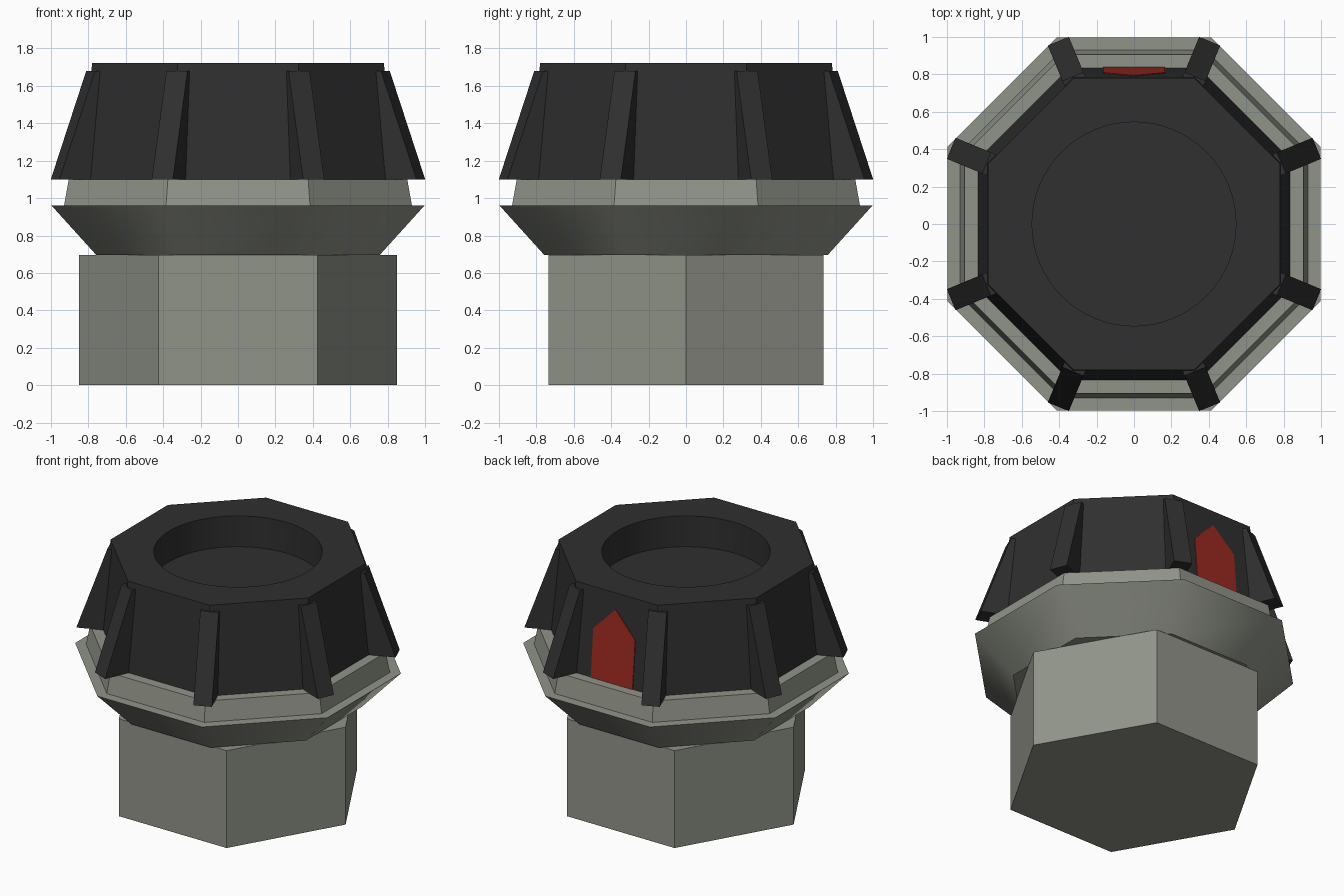
import bpy, bmesh, math
from mathutils import Matrix, Vector

if "Cube" in bpy.data.objects:
    bpy.data.objects.remove(bpy.data.objects["Cube"])


def material(name, rgb):
    m = bpy.data.materials.new(name)
    m.diffuse_color = (*rgb, 1)
    m.use_nodes = True
    m.node_tree.nodes["Principled BSDF"].inputs["Base Color"].default_value = m.diffuse_color
    return m


GREY = material("olive grey", (0.28, 0.295, 0.25))
DARK = material("charcoal", (0.029, 0.029, 0.029))
RED = material("red", (0.33, 0.023, 0.014))
OCT = math.cos(math.pi / 8)          # apothem / corner radius of an octagon


def finish(name, bm, mat, smooth_angle=None):
    bmesh.ops.recalc_face_normals(bm, faces=bm.faces)
    mesh = bpy.data.meshes.new(name)
    bm.to_mesh(mesh)
    bm.free()
    mesh.materials.append(mat)
    ob = bpy.data.objects.new(name, mesh)
    bpy.context.collection.objects.link(ob)
    if smooth_angle:
        bpy.ops.object.select_all(action='DESELECT')
        ob.select_set(True)
        bpy.context.view_layer.objects.active = ob
        bpy.ops.object.shade_smooth_by_angle(angle=math.radians(smooth_angle))
    return ob


def ring(bm, n, radius, z, turn=0.0):
    return [bm.verts.new((radius * math.cos(turn + math.tau * i / n),
                          radius * math.sin(turn + math.tau * i / n), z)) for i in range(n)]


def bridge(bm, a, b):
    n = len(a)
    for i in range(n):
        bm.faces.new((a[i], a[(i + 1) % n], b[(i + 1) % n], b[i]))


def frustum(name, n, levels, mat, turn=0.0, smooth_angle=None):
    bm = bmesh.new()
    rings = [ring(bm, n, r, z, turn) for r, z in levels]
    for a, b in zip(rings, rings[1:]):
        bridge(bm, a, b)
    bm.faces.new(rings[0])
    bm.faces.new(rings[-1])
    return finish(name, bm, mat, smooth_angle)


# Hexagonal base, flared octagonal flange and the collar above it
T = math.pi / 8
frustum("hex_base", 6, [(0.85, 0), (0.85, 0.695)], GREY)
frustum("flange", 8, [(0.757 / OCT, 0.695), (0.997 / OCT, 0.96)], GREY, T, 40)
frustum("collar", 8, [(0.93 / OCT, 0.96), (0.905 / OCT, 1.10)], GREY, T)

# Tapered octagonal cap with a round recess in the top
CAP_LOW, CAP_TOP, Z0, Z1 = 0.835, 0.78, 1.10, 1.722
bm = bmesh.new()
low = ring(bm, 8, CAP_LOW / OCT, Z0, T)
top = ring(bm, 8, CAP_TOP / OCT, Z1, T)
SEG = 8
bore = [ring(bm, 8 * SEG, 0.545, z, T) for z in (Z1, Z1 - 0.17, Z1 - 0.22)]
bridge(bm, low, top)
bm.faces.new(low)
for k in range(8):
    arc = [bore[0][(k * SEG + i) % (8 * SEG)] for i in range(SEG + 1)]
    bm.faces.new([top[k], top[(k + 1) % 8]] + arc[::-1])
bridge(bm, bore[0], bore[1])
bridge(bm, bore[1], bore[2])
bm.faces.new(bore[2])
finish("cap", bm, DARK, 20)

# Wedge fins on the eight corners of the cap
profile = [(0.78, Z0), (1.058, Z0), (0.853, 1.68), (0.78, 1.68)]
for k in range(8):
    bm = bmesh.new()
    sides = [[bm.verts.new((r, s * 0.061, z)) for r, z in profile] for s in (-1, 1)]
    bridge(bm, *sides)
    for s in sides:
        bm.faces.new(s)
    bm.transform(Matrix.Rotation(T + k * math.pi / 4, 4, 'Z'))
    finish(f"fin_{k + 1}", bm, DARK)

# Pointed red marker plate on the back face of the cap
outline = [(-0.165, Z0), (0.165, Z0), (0.165, 1.44), (0, 1.61), (-0.165, 1.44)]
bm = bmesh.new()
layers = []
for off in (-0.002, 0.005):
    layers.append([bm.verts.new((x, CAP_LOW + (CAP_TOP - CAP_LOW) * (z - Z0) / (Z1 - Z0) + off, z))
                   for x, z in outline])
bridge(bm, *layers)
for l in layers:
    bm.faces.new(l)
finish("marker_plate", bm, RED)
